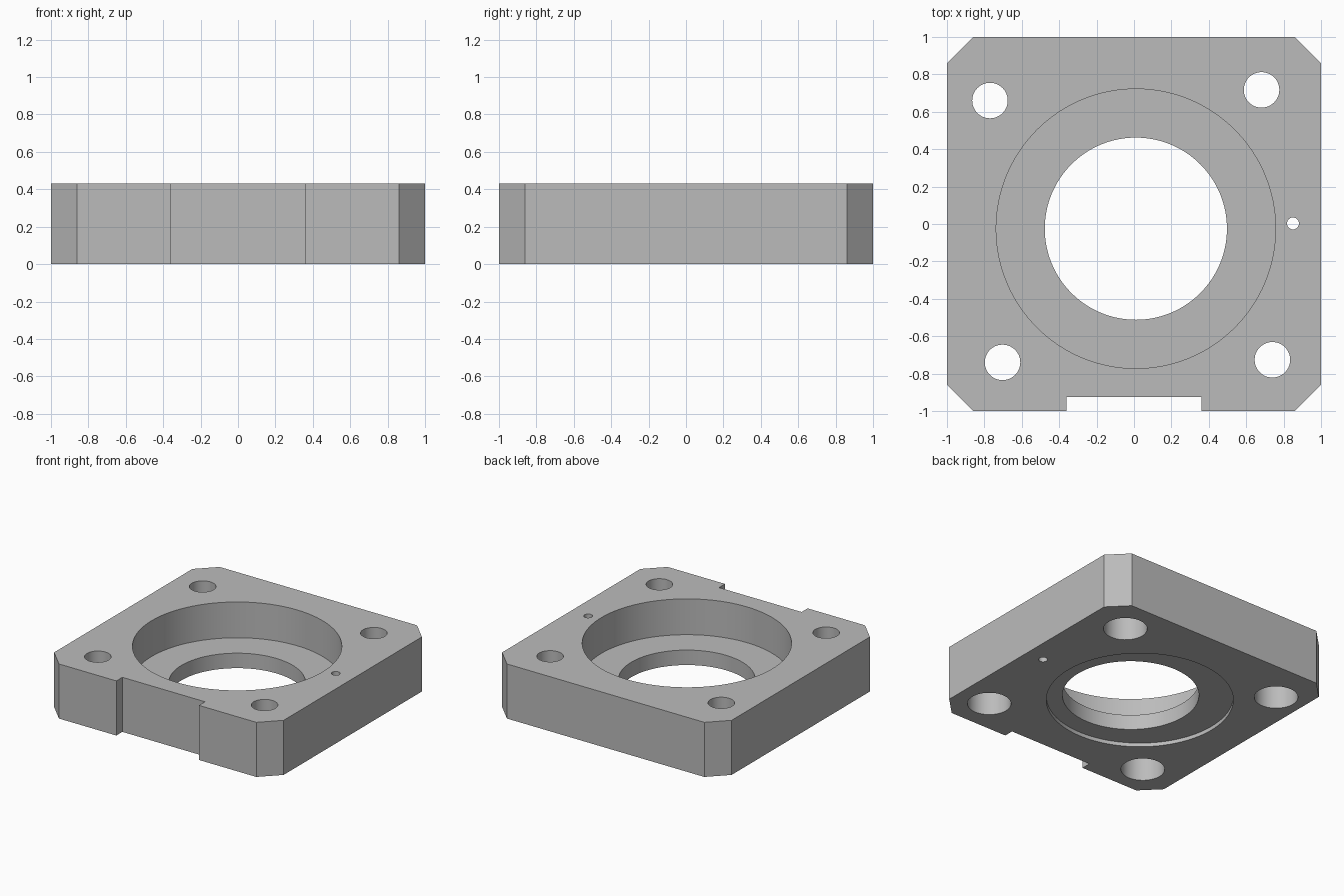
import bpy
import bmesh
from math import radians

default_cube = bpy.data.objects.get("Cube")
if default_cube:
    bpy.data.objects.remove(default_cube, do_unlink=True)

HEIGHT = 0.43
CHAMFER = 0.14
NOTCH_HALF = 0.36
NOTCH_BACK = -0.925
BORE = (0.01, -0.025)
BOLTS = [(-0.77, 0.66), (0.682, 0.717), (-0.703, -0.74), (0.74, -0.726)]
EXTRA = 0.1  # how far cutters reach past the faces

# Material
grey = bpy.data.materials.new("plain grey")
grey.use_nodes = True
colour = (0.5, 0.5, 0.5, 1)
grey.diffuse_color = colour
grey.node_tree.nodes["Principled BSDF"].inputs["Base Color"].default_value = colour


def new_object(name, bm):
    bmesh.ops.recalc_face_normals(bm, faces=bm.faces)
    mesh = bpy.data.meshes.new(name)
    bm.to_mesh(mesh)
    bm.free()
    mesh.materials.append(grey)
    obj = bpy.data.objects.new(name, mesh)
    bpy.context.collection.objects.link(obj)
    return obj


def prism(name, outline, height):
    bm = bmesh.new()
    base = bm.faces.new([bm.verts.new((x, y, 0)) for x, y in outline])
    top = bmesh.ops.extrude_face_region(bm, geom=[base])["geom"]
    bmesh.ops.translate(bm, vec=(0, 0, height),
                        verts=[v for v in top if isinstance(v, bmesh.types.BMVert)])
    return new_object(name, bm)


def cut_round(body, centre, radius, z_low, z_high, segments):
    """Remove an upright cylinder from the body."""
    bm = bmesh.new()
    bmesh.ops.create_cone(bm, cap_ends=True, segments=segments, radius1=radius,
                          radius2=radius, depth=z_high - z_low)
    bmesh.ops.translate(bm, verts=bm.verts, vec=(*centre, (z_low + z_high) / 2))
    cutter = new_object("round_cutter", bm)
    cutter.hide_render = True
    cut = body.modifiers.new("cut", "BOOLEAN")
    cut.operation = "DIFFERENCE"
    cut.solver = "EXACT"
    cut.object = cutter
    bpy.ops.object.modifier_apply(modifier=cut.name)
    bpy.data.objects.remove(cutter, do_unlink=True)


# Block outline: right half from the front notch to the back, then mirrored
c = 1 - CHAMFER
half = [(NOTCH_HALF, NOTCH_BACK), (NOTCH_HALF, -1), (c, -1), (1, -c), (1, c), (c, 1)]
block = prism("mounting_block", half + [(-x, y) for x, y in reversed(half)], HEIGHT)
bpy.context.view_layer.objects.active = block
block.select_set(True)

# Central stepped bore and shallow offset recess underneath
above, below = HEIGHT + EXTRA, -EXTRA
cut_round(block, BORE, 0.747, 0.148, above, 128)
cut_round(block, BORE, 0.487, below, above, 128)
cut_round(block, (-0.05, 0.005), 0.667, below, 0.03, 128)

# Bolt holes, counterbored from below
for spot in BOLTS:
    cut_round(block, spot, 0.095, below, above, 48)
    cut_round(block, spot, 0.156, below, 0.22, 48)

# Small pin hole
cut_round(block, (0.85, 0.003), 0.032, below, above, 32)

bpy.ops.object.shade_smooth_by_angle(angle=radians(30))
